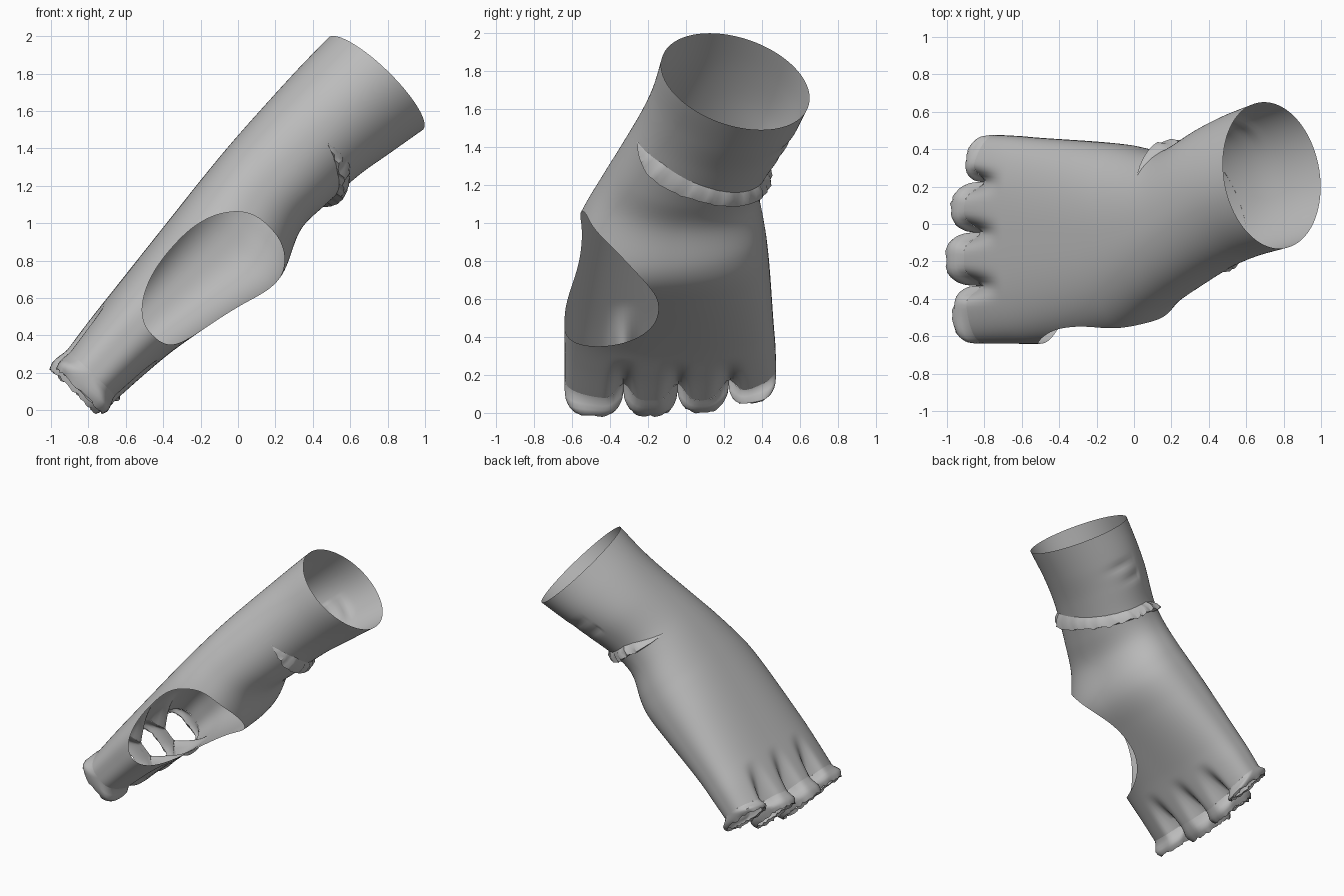
import bpy, bmesh, math, random
from mathutils import Vector

random.seed(4)
if "Cube" in bpy.data.objects:
    bpy.data.objects.remove(bpy.data.objects["Cube"])

grey = bpy.data.materials.new("grey fabric")
grey.use_nodes = True
grey.diffuse_color = (0.5, 0.5, 0.5, 1)
grey.node_tree.nodes["Principled BSDF"].inputs["Base Color"].default_value = (0.5, 0.5, 0.5, 1)

# Cross-sections along the arm: u, back-of-hand v, palm v, front y, back y, roundness
U0, U1 = -0.40, 1.765
SECTIONS = [
    (U0, -0.880, -0.505, -0.640, 0.475, 2.9),
    (-0.20, -0.905, -0.490, -0.640, 0.470, 2.8),
    (0.00, -0.925, -0.468, -0.640, 0.460, 2.7),
    (0.40, -0.965, -0.390, -0.620, 0.440, 2.6),
    (0.60, -0.985, -0.352, -0.600, 0.425, 2.5),
    (0.72, -0.997, -0.360, -0.565, 0.410, 2.4),
    (0.93, -1.015, -0.433, -0.450, 0.385, 2.3),
    (1.10, -1.025, -0.430, -0.365, 0.410, 2.2),
    (1.36, -1.035, -0.410, -0.245, 0.520, 2.1),
    (1.55, -1.040, -0.375, -0.180, 0.590, 2.0),
    (U1, -1.040, -0.335, -0.130, 0.650, 2.0),
]
CLEFTS = (-0.33, -0.045, 0.225)


def to_world(u, v, y):
    """u runs from fingers to cuff, v from back of hand to palm."""
    return Vector((0.697 * u + 0.718 * v, y, 0.718 * u - 0.697 * v))


def section(u):
    """Smooth interpolation of the section table."""
    S = SECTIONS
    i = max(j for j in range(len(S) - 1) if S[j][0] <= u or j == 0)
    a, b = S[i], S[i + 1]
    p, q = S[max(i - 1, 0)], S[min(i + 2, len(S) - 1)]
    d = b[0] - a[0]
    t = (u - a[0]) / d
    out = []
    for k in range(1, 6):
        ma = (b[k] - p[k]) / (b[0] - p[0]) * d
        mb = (q[k] - a[k]) / (q[0] - a[0]) * d
        out.append((2*t**3 - 3*t**2 + 1) * a[k] + (t**3 - 2*t**2 + t) * ma
                   + (3*t**2 - 2*t**3) * b[k] + (t**3 - t**2) * mb)
    return out


def rounded(x, y, n):
    """Push a direction onto a unit square rounded by exponent n."""
    r = (abs(x) ** n + abs(y) ** n) ** (1 / n)
    return x / r, y / r


def knuckle_ramp(u):
    return max(0, min(1, (-0.08 - u) / (-0.08 - U0)))


def groove(u, y):
    """Thinning of the hand between the fingers, fading towards the wrist."""
    return 1 - 0.68 * knuckle_ramp(u) ** 1.6 * sum(
        math.exp(-((y - c) / 0.05) ** 2) for c in CLEFTS)


def lean(y):
    """The little finger side ends earlier."""
    return 0.08 * max(0, (y - 0.1) / 0.37)


def surface(u, deg, k=1.0):
    """Glove surface; 0 deg = thumb side, 90 = palm, 180 = little finger side."""
    vt, vb, yf, yk, n = section(u)
    f = math.radians(deg)
    # soft creases on the outer side of the cuff
    for cu, cd in ((1.36, 170), (1.48, 155)):
        k -= 0.03 * math.exp(-((u - cu) / 0.03) ** 2 - ((deg - cd) / 18) ** 2)
    c, s = rounded(math.cos(f), math.sin(f), n)
    dy = -c * (yk - yf) / 2 * k
    y = (yf + yk) / 2 + dy
    dv = s * (vb - vt) / 2 * k * groove(u, y)
    # thumb pad
    dv += 0.03 * math.exp(-((u - 0.60) / 0.2) ** 2 - ((deg - 60) / 40) ** 2)
    twist = max(0, (u - 0.72) / 1.04)
    return to_world(u - 0.235 * twist * dy + lean(y) * knuckle_ramp(u),
                    (vt + vb) / 2 + dv, y + 0.035 * twist * math.sin(f))


def finish(name, bm, angle=40):
    bmesh.ops.recalc_face_normals(bm, faces=bm.faces)
    me = bpy.data.meshes.new(name)
    bm.to_mesh(me)
    bm.free()
    me.materials.append(grey)
    ob = bpy.data.objects.new(name, me)
    bpy.context.collection.objects.link(ob)
    bpy.ops.object.select_all(action='DESELECT')
    ob.select_set(True)
    bpy.context.view_layer.objects.active = ob
    bpy.ops.object.shade_smooth_by_angle(angle=math.radians(angle))


def skin(bm, rows, closed=True):
    """Bridge rows of points with quads."""
    vs = [[bm.verts.new(p) for p in row] for row in rows]
    n = len(vs[0])
    for a, b in zip(vs, vs[1:]):
        for j in range(n if closed else n - 1):
            bm.faces.new((a[j], a[(j + 1) % n], b[(j + 1) % n], b[j]))


# Hand and cuff shell with the thumb opening trimmed to a clean rim
ROWS, SEG = 90, 160
P = 2.3
HOLE_U, HOLE_R, HOLE_D = 0.39, 0.42, 24


def hole(u, d):
    a, b = (u - HOLE_U) / HOLE_R, (d - HOLE_D) / 60
    return a, b, (abs(a) ** P + abs(b) ** P) ** (1 / P)


grid = [[(U0 + (U1 - U0) * i / ROWS, -180 + 360 * j / SEG) for j in range(SEG)]
        for i in range(ROWS + 1)]
inside = [[hole(*g)[2] < 1 for g in row] for row in grid]
bm = bmesh.new()
verts = []
for i, row in enumerate(grid):
    line = []
    for j, (u, d) in enumerate(row):
        if inside[i][j]:
            near = [inside[i + x][(j + y) % SEG] for x in (-1, 0, 1) for y in (-1, 0, 1)]
            if not all(near):
                a, b, r = hole(u, d)
                u, d = HOLE_U + HOLE_R * a / r, HOLE_D + 60 * b / r
        line.append(bm.verts.new(surface(u, d)))
    verts.append(line)
for i in range(ROWS):
    for j in range(SEG):
        k = (j + 1) % SEG
        if not (inside[i][j] and inside[i][k] and inside[i + 1][j] and inside[i + 1][k]):
            bm.faces.new((verts[i][j], verts[i][k], verts[i + 1][k], verts[i + 1][j]))
bmesh.ops.delete(bm, geom=[v for v in bm.verts if not v.link_faces], context='VERTS')
finish("hand_and_cuff", bm, 60)

# Short open finger sleeves: name, y range, end position, shift towards palm
FINGERS = [("index_sleeve", -0.64, -0.33, -0.515, 0.015),
           ("middle_sleeve", -0.33, -0.045, -0.54, -0.012),
           ("ring_sleeve", -0.045, 0.225, -0.51, -0.005),
           ("little_sleeve", 0.225, 0.475, -0.47, 0.02)]
vt, vb, yf, yk, n0 = section(U0)


def shell_half(y):
    c = min(1, abs(y - (yf + yk) / 2) / ((yk - yf) / 2))
    return (vb - vt) / 2 * (1 - c ** n0) ** (1 / n0) * groove(U0, y)


def square_point(j, count):
    """Evenly spaced point around a square."""
    side, t = divmod(4 * j / count, 1)
    x, y = 1 - 2 * t, 1
    for _ in range(int(side)):
        x, y = -y, x
    return x, y


for name, ya, yb, end, shift in FINGERS:
    rows = []
    # last ring is the hem folded inwards
    for t, scale, back in ((0, 1, 0), (0.2, 1, 0), (0.4, 1, 0), (0.6, 0.98, 0),
                           (0.8, 0.95, 0), (1, 0.89, 0), (1, 0.80, 0.015)):
        n = 2.6 + 17 * (1 - t) ** 2
        row = []
        for j in range(48):
            c, s = rounded(*square_point(j, 48), n)
            y = (ya + yb) / 2 + c * (yb - ya) / 2 * scale
            m = t * t * (3 - 2 * t)
            half = (1 - m) * shell_half(y) + m * 0.195 * scale
            wob = random.uniform(-0.008, 0.008) if t == 1 else 0
            row.append(to_world(U0 + (end - U0) * t + back + wob + lean(y),
                                (vt + vb) / 2 + shift * m + s * half, y))
        rows.append(row)
    bm = bmesh.new()
    skin(bm, rows)
    finish(name, bm, 50)

# Crumpled fold of cloth around the palm side of the wrist
rows = [[], [], [], []]
COUNT = 48
for j in range(COUNT + 1):
    t = j / COUNT
    deg = 12 + 218 * t
    w = min(1, math.sin(math.pi * t) * 2)
    u = 1.20 + 0.11 * math.cos(math.radians(deg)) - 0.10 * max(0, (deg - 180) / 50)
    r = random.uniform(-0.012, 0.012) * w
    rows[0].append(surface(u + 0.05 * w, deg, 0.995))
    rows[1].append(surface(u + 0.015 * w + r, deg, 1 + 0.08 * w + r))
    rows[2].append(surface(u - 0.03 * w + r, deg, 1 + 0.12 * w + 2 * r))
    rows[3].append(surface(u - 0.03 * w, deg, 0.99))
bm = bmesh.new()
skin(bm, rows, closed=False)
finish("wrist_fold", bm, 35)
